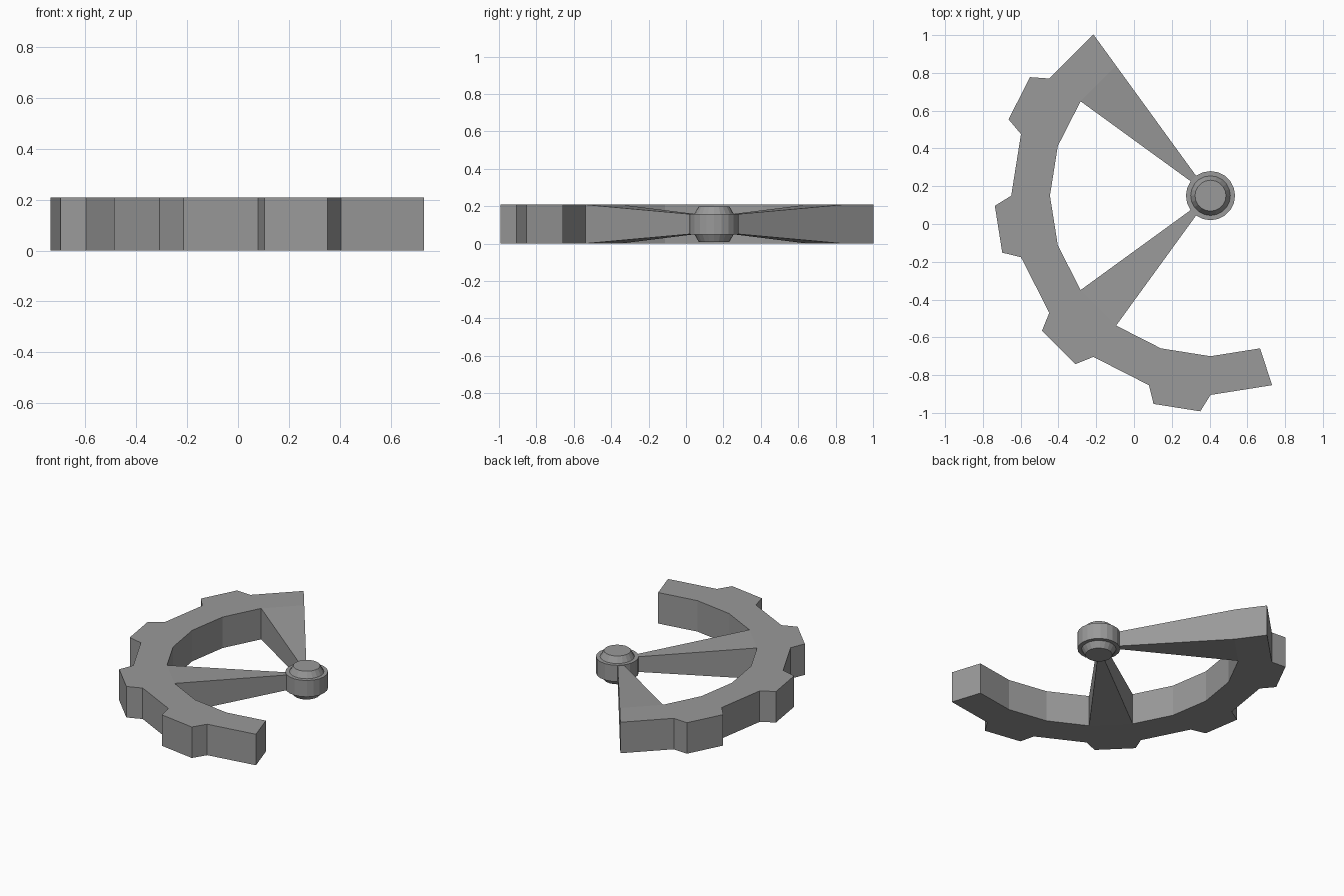
import bpy, bmesh
from math import sin, cos, radians

cube = bpy.data.objects.get("Cube")
if cube:
    bpy.data.objects.remove(cube, do_unlink=True)

CX, CY = 0.405, 0.15        # wheel axis
HEIGHT = 0.208
MID = HEIGHT / 2
R_IN, R_OUT, R_TOOTH = 0.85, 1.055, 1.143
STEP = 18                   # degrees per rim segment
START, END = 126, 288       # surviving arc of the broken wheel

grey = bpy.data.materials.new("plain grey")
grey.use_nodes = True
colour = (0.32, 0.32, 0.32, 1)
grey.diffuse_color = colour
grey.node_tree.nodes["Principled BSDF"].inputs["Base Color"].default_value = colour


def polar(r, deg, z):
    a = radians(deg)
    return (CX + r * cos(a), CY + r * sin(a), z)


def finish(name, bm):
    bmesh.ops.remove_doubles(bm, verts=bm.verts, dist=0.0001)
    bmesh.ops.recalc_face_normals(bm, faces=bm.faces)
    mesh = bpy.data.meshes.new(name)
    bm.to_mesh(mesh)
    bm.free()
    mesh.materials.append(grey)
    obj = bpy.data.objects.new(name, mesh)
    bpy.context.collection.objects.link(obj)
    return obj


# Toothed rim: one outline, extruded; every other segment carries a tooth
inner = [(R_IN, a) for a in range(START, END + 1, STEP)]
outer = []
for i, a in enumerate(range(START, END + 1, STEP)):
    outer.append((R_OUT, a))
    if i % 2 == 1 and a < END:
        outer += [(R_TOOTH, a + 2.7), (R_TOOTH, a + STEP - 2.7)]
bm = bmesh.new()
base = bm.faces.new([bm.verts.new(polar(r, a, 0)) for r, a in outer + inner[::-1]])
top = bmesh.ops.extrude_face_region(bm, geom=[base], use_keep_orig=True)["geom"]
bmesh.ops.translate(bm, vec=(0, 0, HEIGHT),
                    verts=[v for v in top if isinstance(v, bmesh.types.BMVert)])
finish("rim", bm)


# Wedge spokes, tapering in width and height toward the hub
def spoke(name, a):
    bm = bmesh.new()
    ends = []
    for r, half in ((0.115, 0.05), (R_IN, MID)):
        ends.append([bm.verts.new(polar(r, ang, MID + s * half))
                     for ang, s in ((a, -1), (a + STEP, -1), (a + STEP, 1), (a, 1))])
    near, far = ends
    bm.faces.new(near)
    for i in range(4):
        j = (i + 1) % 4
        bm.faces.new((near[i], near[j], far[j], far[i]))
    # the far end is buried in the rim, so it is closed against it
    bm.faces.new(far[::-1])
    finish(name, bm)


spoke("back_spoke", START)
spoke("front_spoke", 216)

# Hub: a collar with a tapered boss above and below
profile = [(0.082, -0.095), (0.105, -0.055), (0.13, -0.055),
           (0.13, 0.055), (0.105, 0.055), (0.082, 0.095)]
bm = bmesh.new()
rings = [[bm.verts.new(polar(r, a, MID + z)) for a in range(0, 360, STEP)]
         for r, z in profile]
n = len(rings[0])
for low, high in zip(rings, rings[1:]):
    for i in range(n):
        j = (i + 1) % n
        bm.faces.new((low[i], low[j], high[j], high[i]))
bm.faces.new(rings[0][::-1])
bm.faces.new(rings[-1])
finish("hub", bm)
